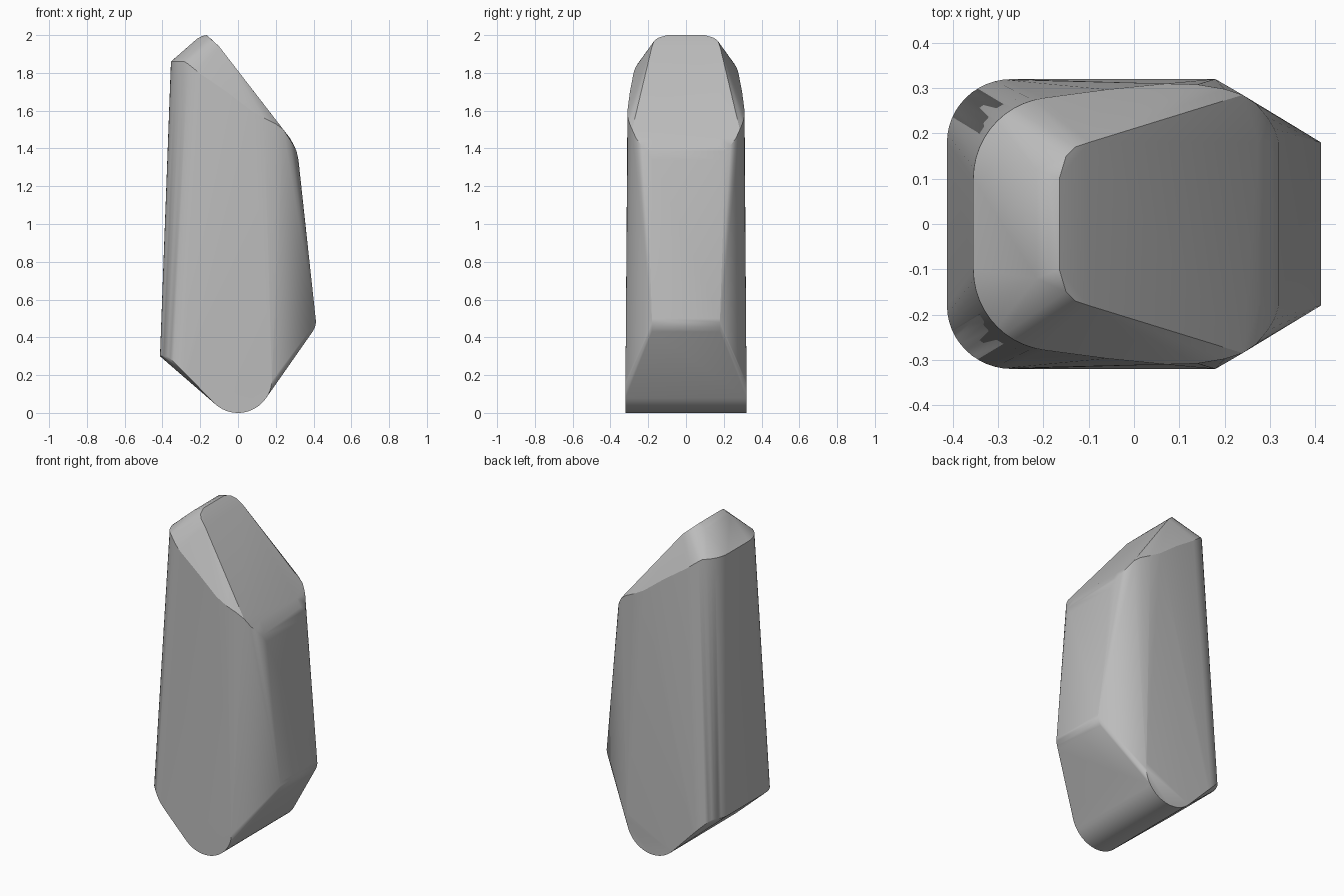
import bpy
import bmesh
from math import sin, cos, pi, radians

cube = bpy.data.objects.get("Cube")
if cube:
    bpy.data.objects.remove(cube, do_unlink=True)


def arc(center, radii, start, end, steps):
    """Points on an elliptical arc, angles in degrees."""
    for i in range(steps + 1):
        a = radians(start + (end - start) * i / steps)
        yield center[0] + radii[0] * cos(a), center[1] + radii[1] * sin(a)


half = []  # points of the +y half

# Rounded foot: half cylinder lying along y
half += [(x, 0.32, z) for x, z in arc((0, 0.18), (0.18, 0.18), 180, 370, 30)]

# Lower rounded corner, dropping towards the foot
half += [(x, y, min(0.3, -0.07 - x))
         for x, y in arc((-0.27, 0.18), (0.143, 0.14), 90, 180, 12)]

# Upper rounded corner, dropping along the sloped shoulder
half += [(x, y, min(1.86, 1.86 - 0.8 * (x + 0.28)))
         for x, y in arc((-0.175, 0.1), (0.18, 0.18), 90, 180, 12)]

# Shoulder line down to the rounded outer corner
half += [(-0.06, 0.297, 1.70), (0.07, 0.31, 1.60), (0.14, 0.308, 1.56),
         (0.20, 0.298, 1.53), (0.24, 0.285, 1.50)]
half += [(0.27, 0.265, 1.455), (0.295, 0.235, 1.415), (0.31, 0.21, 1.385)]

# Rounded bend between the sloped top and the long side
half += [(0.24, 0.18, 1.50), (0.275, 0.18, 1.455), (0.30, 0.18, 1.41),
         (0.313, 0.18, 1.37), (0.32, 0.18, 1.34)]

# Tip ridge
half += [(-0.10, 0.18, 1.94), (-0.13, 0.17, 1.967), (-0.15, 0.15, 1.985),
         (-0.165, 0.10, 2.0), (-0.19, 0.11, 1.995), (-0.215, 0.12, 1.982)]

# Rounded lower bend of the long side
half += [(0.411, 0.18, 0.50), (0.413, 0.18, 0.48), (0.408, 0.18, 0.455),
         (0.395, 0.18, 0.43)]

# Wrap both mirrored halves in one convex skin
bm = bmesh.new()
for side in (1, -1):
    for x, y, z in half:
        bm.verts.new((x, y * side, z))
hull = bmesh.ops.convex_hull(bm, input=bm.verts[:])
loose = {v for v in hull["geom_interior"] + hull["geom_unused"]
         if isinstance(v, bmesh.types.BMVert)}
bmesh.ops.delete(bm, geom=list(loose), context="VERTS")
bmesh.ops.dissolve_limit(bm, angle_limit=radians(0.5),
                         verts=bm.verts[:], edges=bm.edges[:])
bmesh.ops.recalc_face_normals(bm, faces=bm.faces[:])
mesh = bpy.data.meshes.new("stone_body")
bm.to_mesh(mesh)
bm.free()

body = bpy.data.objects.new("stone_body", mesh)
bpy.context.collection.objects.link(body)

# Plain grey
grey = bpy.data.materials.new("plain_grey")
grey.use_nodes = True
color = (0.5, 0.5, 0.5, 1)
grey.diffuse_color = color
grey.node_tree.nodes["Principled BSDF"].inputs["Base Color"].default_value = color
mesh.materials.append(grey)

bpy.ops.object.select_all(action="DESELECT")
body.select_set(True)
bpy.context.view_layer.objects.active = body
bpy.ops.object.shade_smooth_by_angle(angle=radians(30))
